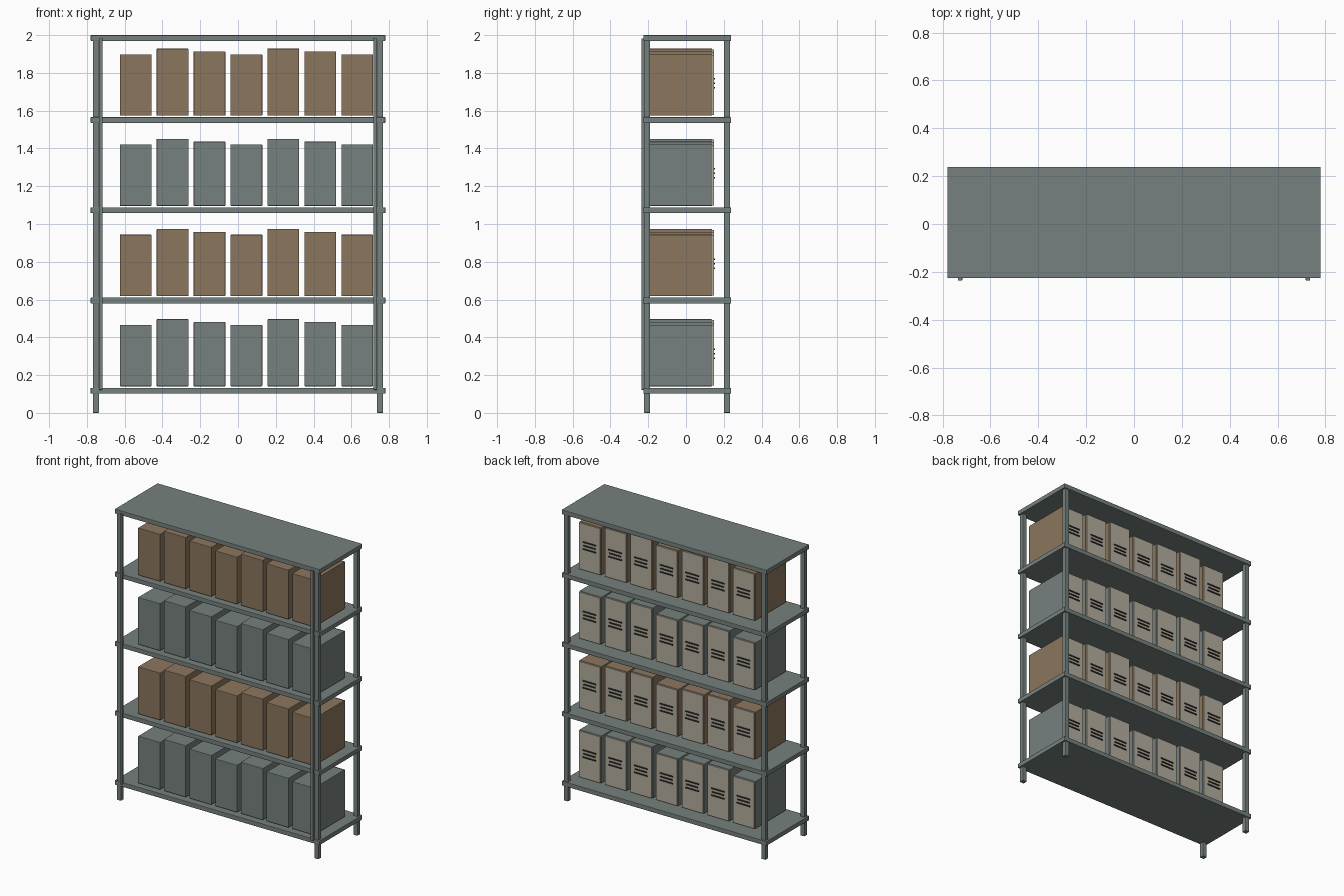
import bpy

if "Cube" in bpy.data.objects:
    bpy.data.objects.remove(bpy.data.objects["Cube"])


def material(name, rgb):
    m = bpy.data.materials.new(name)
    m.diffuse_color = (*rgb, 1)
    m.use_nodes = True
    m.node_tree.nodes["Principled BSDF"].inputs["Base Color"].default_value = m.diffuse_color
    return m


STEEL = material("grey_green", (0.18, 0.22, 0.21))
BROWN = material("brown_card", (0.26, 0.18, 0.11))
CREAM = material("cream_paper", (0.45, 0.42, 0.34))
DARK = material("dark_ink", (0.03, 0.03, 0.03))


def box(name, x, y, z, mat, bevel=0.0):
    """Axis-aligned box from (min, max) pairs."""
    bpy.ops.mesh.primitive_cube_add(size=1, location=[(a + b) / 2 for a, b in (x, y, z)])
    ob = bpy.context.object
    ob.name = name
    ob.scale = [b - a for a, b in (x, y, z)]
    bpy.ops.object.transform_apply(location=False, rotation=False, scale=True)
    ob.data.materials.append(mat)
    if bevel:
        mod = ob.modifiers.new("edge", 'BEVEL')
        mod.width = bevel
        mod.segments = 2
    return ob


# Shelf boards and the top board
SHELF_TOPS = [0.133 + 0.4775 * i for i in range(4)]
for i, top in enumerate(SHELF_TOPS + [2.0]):
    box(f"shelf_{i}", (-0.78, 0.78), (-0.226, 0.239), (top - 0.031, top), STEEL, 0.003)

# Corner posts and thin front strips
for side, s in (("left", -1), ("right", 1)):
    for end, y in (("front", -0.206), ("back", 0.217)):
        box(f"{end}_{side}_post", (s * 0.752 - 0.016, s * 0.752 + 0.016),
            (y - 0.016, y + 0.016), (0, 1.98), STEEL, 0.003)
    box(f"{side}_front_strip", (s * 0.727 - 0.009, s * 0.727 + 0.009),
        (-0.236, -0.218), (0.122, 1.982), STEEL, 0.002)

# Archive boxes with a cream back panel and plain dark rule bars
HEIGHTS = (0.325, 0.355, 0.34)
for row, top in enumerate(SHELF_TOPS):
    for i in range(7):
        cx = -0.542 + 0.1955 * i
        z0 = top + 0.008
        h = HEIGHTS[i % 3]
        tag = f"{row}_{i}"
        box(f"archive_box_{tag}", (cx - 0.084, cx + 0.084), (-0.193, 0.138),
            (z0, z0 + h), (STEEL, BROWN)[row % 2], 0.003)
        box(f"label_panel_{tag}", (cx - 0.08, cx + 0.08), (0.136, 0.147),
            (z0 + 0.003, z0 + h - 0.004), CREAM)
        for k, half in enumerate((0.05, 0.045, 0.05)):
            z = z0 + 0.172 + 0.024 * (1 - k)
            box(f"label_rule_{tag}_{k}", (cx - half, cx + half), (0.145, 0.153),
                (z - 0.004, z + 0.004), DARK)
